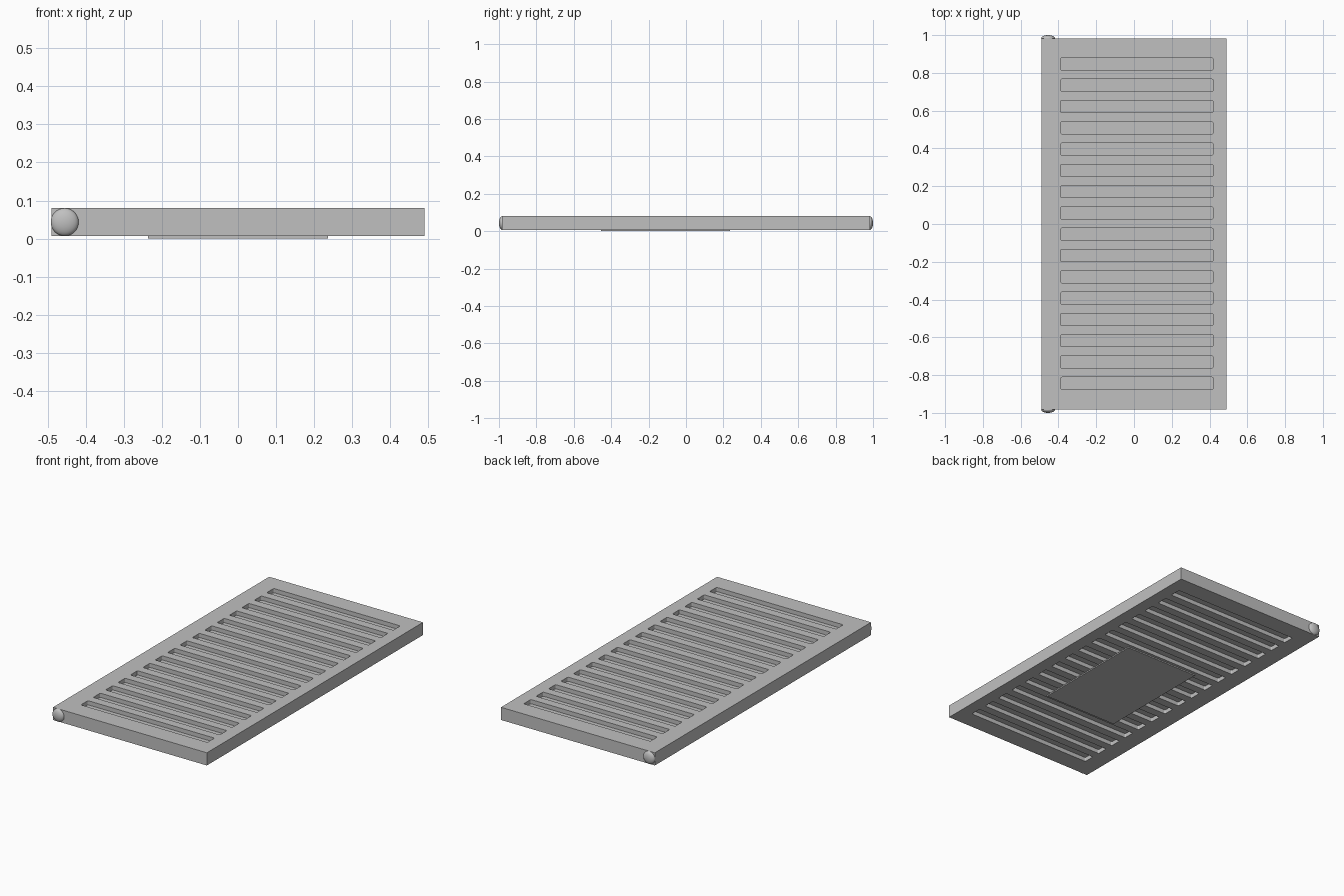
import bpy
import bmesh
from mathutils import Matrix

cube = bpy.data.objects.get("Cube")
if cube:
    bpy.data.objects.remove(cube, do_unlink=True)

grey = bpy.data.materials.new("plain grey")
grey.use_nodes = True
colour = (0.53, 0.53, 0.53, 1)
grey.diffuse_color = colour
grey.node_tree.nodes["Principled BSDF"].inputs["Base Color"].default_value = colour


def add_object(name, bm):
    mesh = bpy.data.meshes.new(name)
    bm.to_mesh(mesh)
    bm.free()
    mesh.materials.append(grey)
    obj = bpy.data.objects.new(name, mesh)
    bpy.context.collection.objects.link(obj)
    return obj


def add_box(bm, low, high, corner=0):
    """Box between two corners, with optional rounded upright edges."""
    size = [b - a for a, b in zip(low, high)]
    mid = [(a + b) / 2 for a, b in zip(low, high)]
    matrix = Matrix.Translation(mid) @ Matrix.Diagonal((*size, 1))
    verts = bmesh.ops.create_cube(bm, size=1, matrix=matrix)["verts"]
    if corner:
        edges = {e for v in verts for e in v.link_edges
                 if abs(e.verts[0].co.z - e.verts[1].co.z) > size[2] / 2}
        bmesh.ops.bevel(bm, geom=list(edges), offset=corner, segments=3,
                        profile=0.5, affect='EDGES')


BOTTOM, TOP = 0.007, 0.08
HALF_WIDTH, HALF_LENGTH = 0.49, 0.983
SLOTS, PITCH, SLOT_WIDTH, DEPTH = 16, 0.1127, 0.064, 0.024

# Panel slab
bm = bmesh.new()
add_box(bm, (-HALF_WIDTH, -HALF_LENGTH, BOTTOM), (HALF_WIDTH, HALF_LENGTH, TOP))
panel = add_object("panel", bm)

# Shallow slots on both faces
bm = bmesh.new()
for i in range(SLOTS):
    y = (i - (SLOTS - 1) / 2) * PITCH + 0.002
    for z0, z1 in ((BOTTOM - 0.05, BOTTOM + DEPTH), (TOP - DEPTH, TOP + 0.05)):
        add_box(bm, (-0.388, y - SLOT_WIDTH / 2, z0),
                (0.418, y + SLOT_WIDTH / 2, z1), corner=0.006)
cutter = add_object("slot_cutter", bm)
cutter.hide_render = True
cutter.hide_set(True)
cut = panel.modifiers.new("slots", 'BOOLEAN')
cut.operation = 'DIFFERENCE'
cut.solver = 'EXACT'
cut.object = cutter

# Thin plate under the panel
bm = bmesh.new()
add_box(bm, (-0.236, -0.455, 0), (0.236, 0.235, BOTTOM + 0.0005))
add_object("bottom_plate", bm)

# Domed pivot studs at both ends
for name, side in (("front_pivot", -1), ("back_pivot", 1)):
    bm = bmesh.new()
    place = Matrix.Translation((-0.455, side * HALF_LENGTH, 0.0435))
    squash = Matrix.Diagonal((0.0365, 0.017, 0.0365, 1))
    turn = Matrix.Rotation(1.5708, 4, 'X')
    bmesh.ops.create_uvsphere(bm, u_segments=32, v_segments=16, radius=1,
                              matrix=place @ squash @ turn)
    for face in bm.faces:
        face.smooth = True
    add_object(name, bm)
